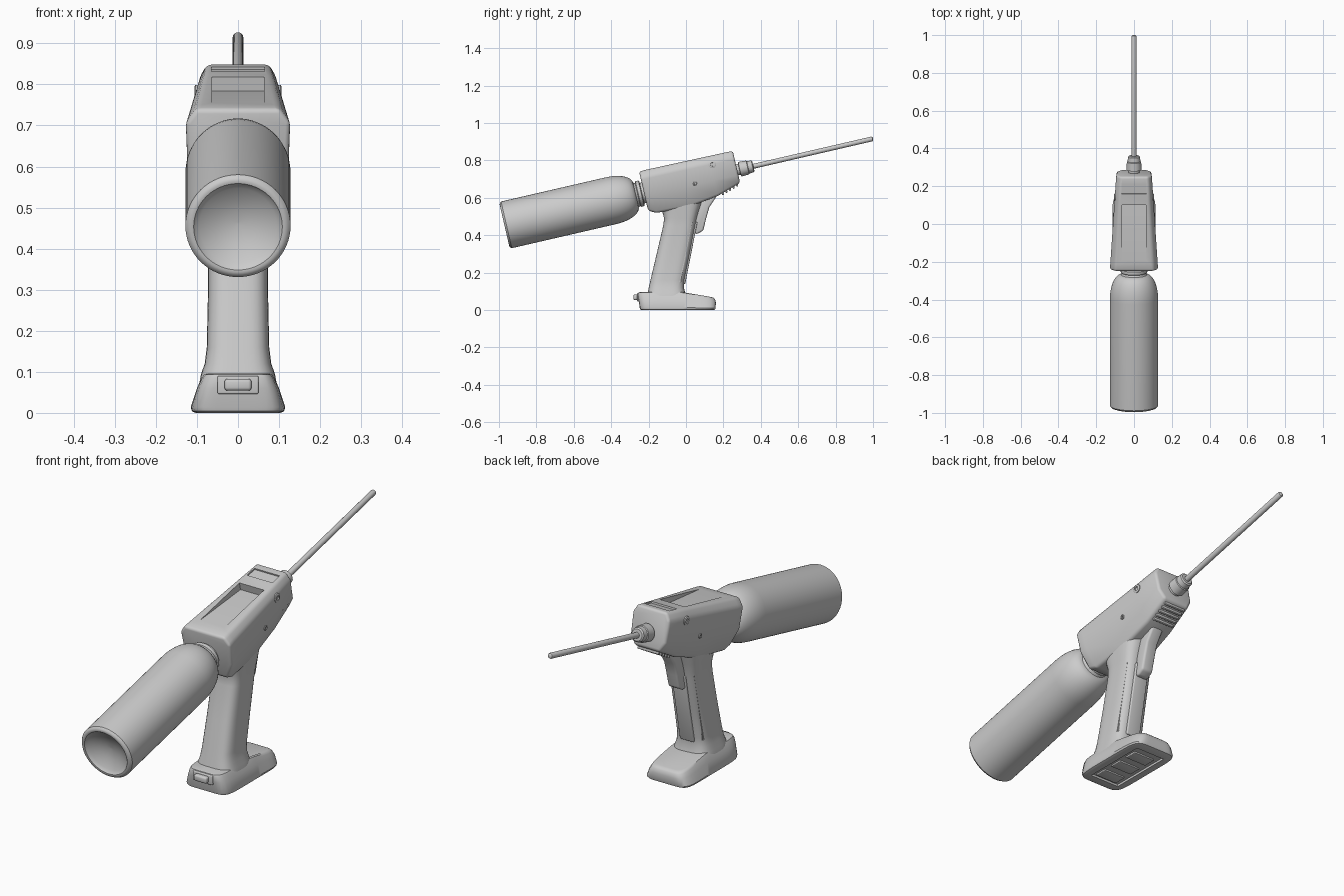
import bpy, bmesh, math
from mathutils import Matrix, Vector

if "Cube" in bpy.data.objects:
    bpy.data.objects.remove(bpy.data.objects["Cube"])

# Tilted frame shared by head, bottle and probe: local Y runs along the barrel
TILT = Matrix.Translation((0, -0.227, 0.637)) @ Matrix.Rotation(math.radians(13), 4, 'X')
WORLD = Matrix.Identity(4)


def make(name, bm, matrix=WORLD):
    bmesh.ops.recalc_face_normals(bm, faces=bm.faces)
    me = bpy.data.meshes.new(name)
    bm.to_mesh(me)
    bm.free()
    ob = bpy.data.objects.new(name, me)
    ob.matrix_world = matrix
    bpy.context.collection.objects.link(ob)
    return ob


def loft(name, rings, matrix=WORLD):
    bm = bmesh.new()
    loops = [[bm.verts.new(p) for p in r] for r in rings]
    for a, b in zip(loops, loops[1:]):
        for i in range(len(a)):
            j = (i + 1) % len(a)
            bm.faces.new((a[i], a[j], b[j], b[i]))
    bm.faces.new(loops[0])
    bm.faces.new(loops[-1])
    return make(name, bm, matrix)


def extrude_x(name, profile, half, matrix=WORLD, x=0.0):
    return loft(name, [[(x + s * half, y, z) for y, z in profile] for s in (-1, 1)], matrix)


def box(name, x, y, z, matrix=WORLD):
    return extrude_x(name, [(y[0], z[0]), (y[1], z[0]), (y[1], z[1]), (y[0], z[1])],
                     (x[1] - x[0]) / 2, matrix, (x[0] + x[1]) / 2)


def lathe(name, profile, v=0.0, n=64):
    # profile of (u, radius) turned about the barrel axis
    rings = [[(r * math.cos(2 * math.pi * i / n), u, v + r * math.sin(2 * math.pi * i / n))
              for i in range(n)] for u, r in profile]
    return loft(name, rings, TILT)


def rounded(y0, y1, hx, z, power, n=48):
    # rounded rectangle ring in the horizontal plane
    pts = []
    for i in range(n):
        a = 2 * math.pi * (i + 0.5) / n
        c, s = math.cos(a), math.sin(a)
        k = (abs(c) ** power + abs(s) ** power) ** (-1 / power)
        pts.append(Vector((hx * c * k, (y0 + y1) / 2 + (y1 - y0) / 2 * s * k, z)))
    return pts


def finish(ob, bevel=0.0, cutters=(), angle=35):
    if bevel:
        m = ob.modifiers.new("bevel", 'BEVEL')
        m.width, m.segments, m.limit_method = bevel, 3, 'ANGLE'
        m.angle_limit = math.radians(25)
    for c in cutters:
        m = ob.modifiers.new("cut", 'BOOLEAN')
        m.operation, m.object, m.solver = 'DIFFERENCE', c, 'EXACT'
        c.hide_render = True
    bpy.ops.object.select_all(action='DESELECT')
    bpy.context.view_layer.objects.active = ob
    ob.select_set(True)
    bpy.ops.object.convert(target='MESH')
    bpy.ops.object.shade_smooth_by_angle(angle=math.radians(angle))
    for c in cutters:
        bpy.data.objects.remove(c)


# Head: faceted housing lofted along the barrel
def head_ring(u, top, bottom):
    w = 0.128 - 0.066 * u
    half = [(0.8 * w, top), (w, top - 0.035), (0.97 * w, -0.03), (0.68 * w, bottom)]
    return [(x, u, v) for x, v in half] + [(-x, u, v) for x, v in reversed(half)]


head = loft("head", [head_ring(*s) for s in (
    (0.0, 0.106, -0.108), (0.04, 0.107, -0.13), (0.22, 0.105, -0.138),
    (0.38, 0.103, -0.116), (0.513, 0.101, -0.074))], TILT)
window = extrude_x("window_cut", [(0.06, 0.107), (0.36, 0.068), (0.36, 0.15), (0.06, 0.15)], 0.063, TILT)
strip = box("strip_cut", (-0.065, 0.065), (0.42, 0.475), (0.095, 0.15), TILT)
finish(head, 0.012, [window, strip])

# Screws on both sides of the head
for side in (-1, 1):
    for u, v, r, x in ((0.39, 0.055, 0.02, 0.1), (0.277, -0.025, 0.011, 0.105)):
        rings = [[(side * (x + dx), u + rr * math.cos(k * math.pi / 12), v + rr * math.sin(k * math.pi / 12))
                  for k in range(24)]
                 for dx, rr in ((-0.02, r), (0.004, r), (0.006, r * 0.8), (0.006, r * 0.5), (0.001, r * 0.45))]
        finish(loft("head_screw", rings, TILT))

# Vent ribs under the nose
for i in range(5):
    u = 0.405 + i * 0.021
    v = -0.116 + 0.042 * (u - 0.38) / 0.133
    finish(box("vent_rib", (-0.055, 0.055), (u, u + 0.01), (v - 0.009, v + 0.02), TILT), 0.003)

# Gas bottle with rounded shoulder and domed-in bottom
shoulder = [(-0.18 + 0.135 * math.sin(a), 0.068 + 0.06 * math.cos(a))
            for a in (math.radians(d) for d in range(0, 91, 10))]
dish = [(-0.725 - 0.035 * t * t, 0.104 * t) for t in (0.02, 0.25, 0.5, 0.75, 0.9, 1.0)]
bottle = lathe("bottle", dish + [(-0.765, 0.108), (-0.766, 0.114), (-0.763, 0.122), (-0.755, 0.128)]
               + shoulder + [(-0.03, 0.06)], -0.012)
finish(bottle)
finish(lathe("bottle_neck", [(-0.06, 0.056), (0.03, 0.056)], -0.01))
finish(lathe("neck_collar", [(-0.035, 0.064), (-0.031, 0.07), (-0.015, 0.07), (-0.011, 0.064)], -0.01))

# Nozzle and long probe
finish(lathe("nozzle", [(0.49, 0.03), (0.525, 0.03), (0.527, 0.04), (0.57, 0.038),
                        (0.573, 0.034), (0.597, 0.032), (0.602, 0.026)], -0.003, 32))
finish(lathe("probe", [(0.55, 0.013), (1.25, 0.013), (1.255, 0.011), (1.258, 0.006)], -0.004, 24))

# Handle: leaning grip that flares into head and foot
handle = loft("handle", [rounded(y0, y1, hx, z, 3.6) for z, y0, y1, hx in (
    (0.05, -0.215, 0.005, 0.098), (0.095, -0.205, -0.005, 0.09), (0.12, -0.199, -0.011, 0.081),
    (0.16, -0.19, -0.009, 0.076), (0.3, -0.157, 0.02, 0.073), (0.45, -0.122, 0.049, 0.073),
    (0.49, -0.117, 0.057, 0.075), (0.53, -0.128, 0.068, 0.08), (0.58, -0.15, 0.085, 0.083))])
# Long grooves on both sides of the grip
grooves = []
for side in (-1, 1):
    prof = [(-0.035, 0.15), (-0.022, 0.15), (0.045, 0.47), (0.032, 0.47)]
    grooves.append(extrude_x("groove_cut", prof, 0.012, x=side * 0.076))
finish(handle, 0, grooves)

# Back and front grip strips following the lean
finish(extrude_x("front_grip_strip", [(-0.03, 0.14), (-0.004, 0.14), (0.061, 0.47), (0.03, 0.47)], 0.035), 0.004)

# Trigger
finish(extrude_x("trigger", [(0.04, 0.41), (0.06, 0.406), (0.092, 0.425), (0.108, 0.49),
                             (0.125, 0.55), (0.165, 0.61), (0.1, 0.64), (0.05, 0.53)], 0.03), 0.01)


# Foot: rounded battery base with sloping nose
def foot_ring(z, y0, y1, hx):
    pts = rounded(y0, y1, hx, z, 7, 64)
    for p in pts:
        slope = 0.096 - max(0.0, p.y + 0.02) * 0.17
        p.z *= slope / 0.096
    return pts


foot = loft("foot", [foot_ring(*s) for s in (
    (0.0, -0.238, 0.148, 0.103), (0.004, -0.245, 0.155, 0.112), (0.014, -0.248, 0.158, 0.115),
    (0.06, -0.254, 0.16, 0.1), (0.085, -0.257, 0.155, 0.089), (0.093, -0.254, 0.148, 0.084),
    (0.096, -0.245, 0.135, 0.076))])
pocket = box("pocket_cut", (-0.075, 0.075), (-0.2, 0.11), (-0.05, 0.01))
finish(foot, 0, [pocket])
for y in (-0.16, -0.06, 0.04):
    finish(box("foot_pad", (-0.055, 0.055), (y - 0.03, y + 0.03), (0.003, 0.02)), 0.003)

# Latch on the rear of the foot
finish(box("latch", (-0.033, 0.033), (-0.281, -0.24), (0.054, 0.083)), 0.008)
finish(box("latch_plate", (-0.05, 0.05), (-0.262, -0.24), (0.046, 0.09)), 0.004)
